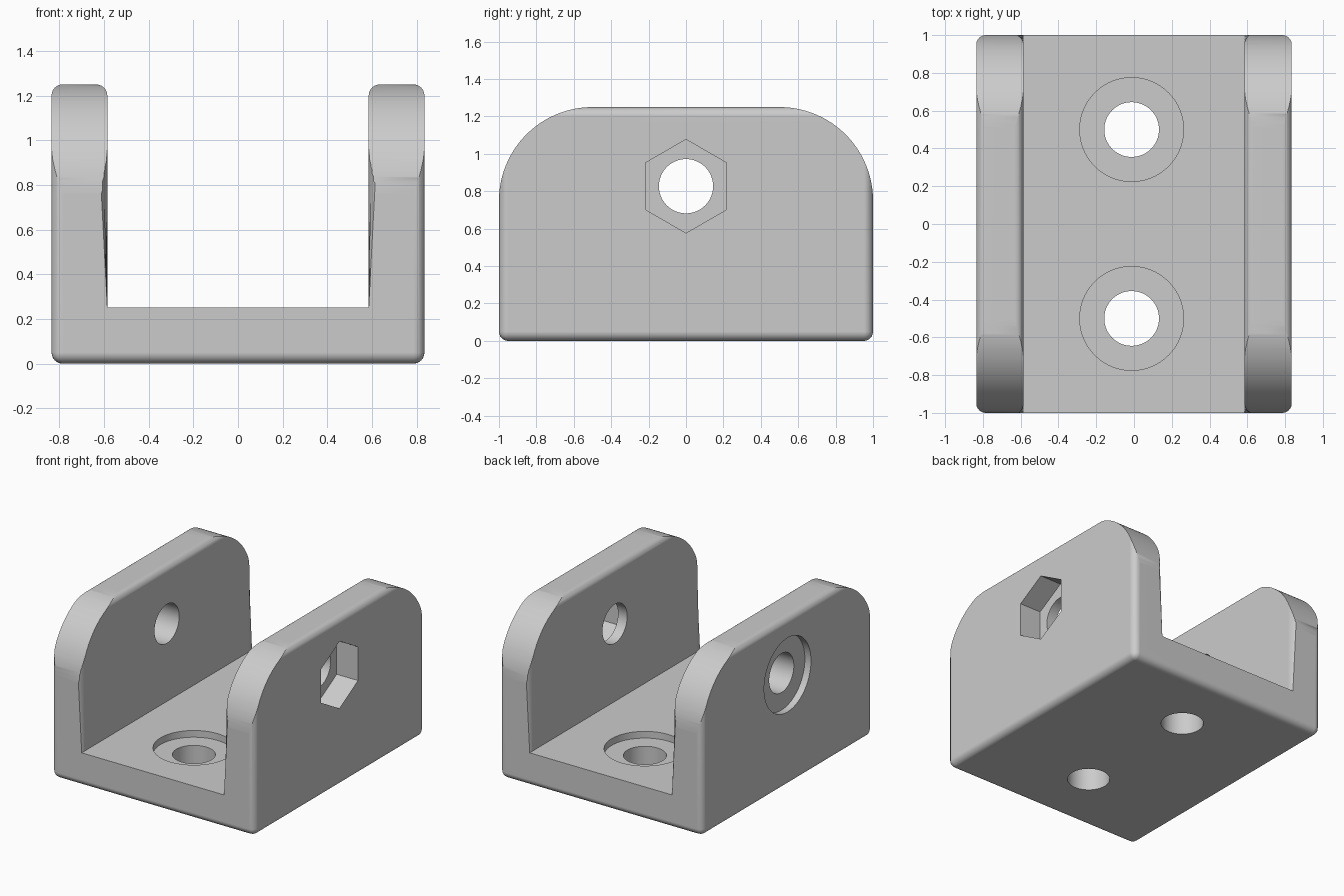
import bpy, bmesh, math
from mathutils import Matrix, Vector

default = bpy.data.objects.get("Cube")
if default:
    bpy.data.objects.remove(default, do_unlink=True)

HALF_W, HALF_L, HEIGHT = 0.835, 1.0, 1.25
INNER, FLOOR = 0.585, 0.25
FILLET, CORNER = 0.05, 0.5
PIN_Z, HOLE_R, BORE_R, HEX_R = 0.827, 0.145, 0.275, 0.25
BORE_DEPTH, HEX_DEPTH = 0.05, 0.175

grey = bpy.data.materials.new("plain grey")
grey.use_nodes = True
colour = (0.6, 0.6, 0.6, 1)
grey.diffuse_color = colour
grey.node_tree.nodes["Principled BSDF"].inputs["Base Color"].default_value = colour


def add_object(name, bm):
    bmesh.ops.recalc_face_normals(bm, faces=bm.faces)
    mesh = bpy.data.meshes.new(name)
    bm.to_mesh(mesh)
    bm.free()
    mesh.materials.append(grey)
    obj = bpy.data.objects.new(name, mesh)
    bpy.context.collection.objects.link(obj)
    return obj


def prism(points, extrude):
    """Closed profile swept along a vector."""
    bm = bmesh.new()
    face = bm.faces.new([bm.verts.new(p) for p in points])
    swept = bmesh.ops.extrude_face_region(bm, geom=[face])["geom"]
    bmesh.ops.translate(bm, vec=extrude,
                        verts=[v for v in swept if isinstance(v, bmesh.types.BMVert)])
    return bm


def drill(name, start, end, radius, sides=64):
    """Round or polygonal cutter between two points."""
    start, end = Vector(start), Vector(end)
    axis = end - start
    bm = bmesh.new()
    # The quarter turn about y keeps a vertex pointing up on x-aligned cutters
    turn = Matrix.Rotation(math.pi / 2, 4, 'Y') if abs(axis.x) > 0 else Matrix()
    spin = Matrix.Rotation(math.pi / 2 if sides == 6 else 0, 4, 'Z')
    bmesh.ops.create_cone(bm, cap_ends=True, segments=sides, radius1=radius,
                          radius2=radius, depth=axis.length,
                          matrix=Matrix.Translation((start + end) / 2) @ turn @ spin)
    if sides == 6:
        # Make sure a corner is at the top
        top = max(v.co.z for v in bm.verts) - start.z
        if top < radius * 0.95:
            bmesh.ops.rotate(bm, verts=bm.verts, cent=start,
                             matrix=Matrix.Rotation(math.pi / 6, 3, 'X'))
    return add_object(name, bm)


def cut(target, cutter, operation='DIFFERENCE'):
    mod = target.modifiers.new(cutter.name, 'BOOLEAN')
    mod.operation, mod.object, mod.solver = operation, cutter, 'EXACT'
    bpy.context.view_layer.objects.active = target
    bpy.ops.object.modifier_apply(modifier=mod.name)
    bpy.data.objects.remove(cutter, do_unlink=True)


# U-shaped body, with every edge but the two inside corners rounded
half = [(HALF_W, 0), (HALF_W, HEIGHT), (INNER, HEIGHT), (INNER, FLOOR)]
outline = half + [(-x, z) for x, z in reversed(half)]
bm = prism([(x, -HALF_L, z) for x, z in outline], (0, 2 * HALF_L, 0))


def inside_corner(edge):
    return all(abs(abs(v.co.x) - INNER) < 1e-4 and abs(v.co.z - FLOOR) < 1e-4
               for v in edge.verts)


bmesh.ops.bevel(bm, geom=[e for e in bm.edges if not inside_corner(e)],
                offset=FILLET, segments=6, profile=0.5, affect='EDGES')
bracket = add_object("clevis_bracket", bm)

# Large rounded upper corners of both side walls
arc = []
for i in range(33):
    a = math.radians(2 + 86 * i / 32)
    arc.append((HALF_L - CORNER + CORNER * math.cos(a),
                HEIGHT - CORNER + CORNER * math.sin(a)))
a = math.radians(2)
run = 0.3
low = (arc[0][0] + run * math.sin(a), arc[0][1] - run * math.cos(a))
high = (arc[-1][0] - run * math.cos(a), arc[-1][1] + run * math.sin(a))
side = [(low[0], -0.1), low] + arc + [high]
side += [(-y, z) for y, z in reversed(side)]
cut(bracket, add_object("corner_profile", prism([(-1, y, z) for y, z in side], (2, 0, 0))),
    'INTERSECT')

# Pin hole through both walls, hex nut pocket on one and round recess on the other
cut(bracket, drill("pin_hole", (-1, 0, PIN_Z), (1, 0, PIN_Z), HOLE_R))
cut(bracket, drill("nut_pocket", (HALF_W - HEX_DEPTH, 0, PIN_Z), (1, 0, PIN_Z), HEX_R, 6))
cut(bracket, drill("head_recess", (-1, 0, PIN_Z), (BORE_DEPTH - HALF_W, 0, PIN_Z), BORE_R))

# Two counterbored mounting holes in the floor
for y in (-0.5, 0.5):
    x = -0.0125
    cut(bracket, drill("mount_hole", (x, y, -0.2), (x, y, 0.4), HOLE_R))
    cut(bracket, drill("mount_recess", (x, y, FLOOR - BORE_DEPTH), (x, y, 0.4), BORE_R))

# Smooth fillets, flat faces
bpy.ops.object.select_all(action='DESELECT')
bracket.select_set(True)
bpy.context.view_layer.objects.active = bracket
bpy.ops.object.shade_smooth_by_angle(angle=math.radians(25))
weighted = bracket.modifiers.new("even_shading", 'WEIGHTED_NORMAL')
weighted.keep_sharp = True
